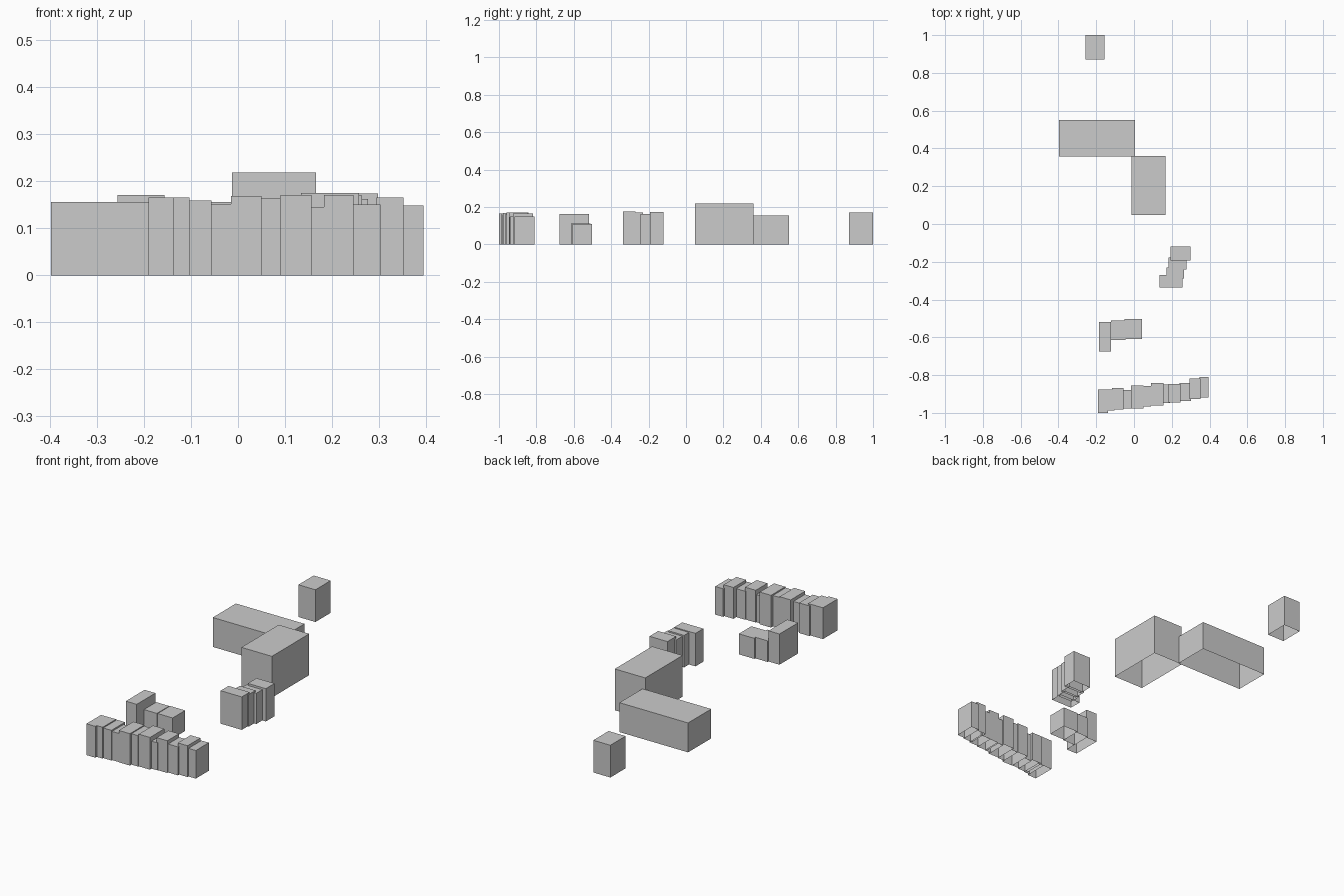
import bpy, bmesh


def building(name, x0, x1, y0, y1, h):
    """Flat-roofed block, open underneath."""
    bm = bmesh.new()
    bmesh.ops.create_cube(bm, size=1)
    for v in bm.verts:
        v.co = (x1 if v.co.x > 0 else x0, y1 if v.co.y > 0 else y0, h if v.co.z > 0 else 0)
    bm.normal_update()
    floor = [f for f in bm.faces if f.normal.z < -0.5]
    bmesh.ops.delete(bm, geom=floor, context='FACES_ONLY')
    mesh = bpy.data.meshes.new(name)
    bm.to_mesh(mesh)
    bm.free()
    bpy.context.collection.objects.link(bpy.data.objects.new(name, mesh))


# x min, x max, y min, y max, height
groups = {
    # stepped terrace along the front
    "terrace_house": [
        (-0.19, -0.137, -1.0, -0.877, 0.166),
        (-0.137, -0.103, -0.988, -0.876, 0.166),
        (-0.117, -0.056, -0.982, -0.868, 0.160),
        (-0.06, -0.015, -0.976, -0.88, 0.152),
        (-0.015, 0.05, -0.978, -0.856, 0.169),
        (0.05, 0.09, -0.965, -0.858, 0.164),
        (0.09, 0.156, -0.961, -0.841, 0.171),
        (0.152, 0.19, -0.947, -0.851, 0.146),
        (0.183, 0.246, -0.944, -0.846, 0.171),
        (0.241, 0.303, -0.937, -0.843, 0.151),
        (0.295, 0.352, -0.926, -0.819, 0.166),
        (0.348, 0.395, -0.918, -0.809, 0.149),
    ],
    # short row behind the terrace
    "middle_house": [
        (-0.186, -0.122, -0.675, -0.518, 0.163),
        (-0.122, -0.046, -0.614, -0.511, 0.112),
        (-0.049, 0.042, -0.608, -0.503, 0.109),
    ],
    # staggered group on the right
    "right_house": [
        (0.134, 0.258, -0.337, -0.271, 0.175),
        (0.172, 0.264, -0.288, -0.23, 0.170),
        (0.182, 0.277, -0.242, -0.178, 0.163),
        (0.192, 0.298, -0.192, -0.119, 0.174),
    ],
    # large halls and the lone block at the back
    "large_hall": [
        (-0.398, 0.005, 0.357, 0.551, 0.156),
        (-0.013, 0.166, 0.047, 0.36, 0.219),
    ],
    "back_block": [(-0.256, -0.156, 0.872, 1.0, 0.171)],
}

for name, blocks in groups.items():
    for i, b in enumerate(blocks, 1):
        building(f"{name}_{i}", *b)
